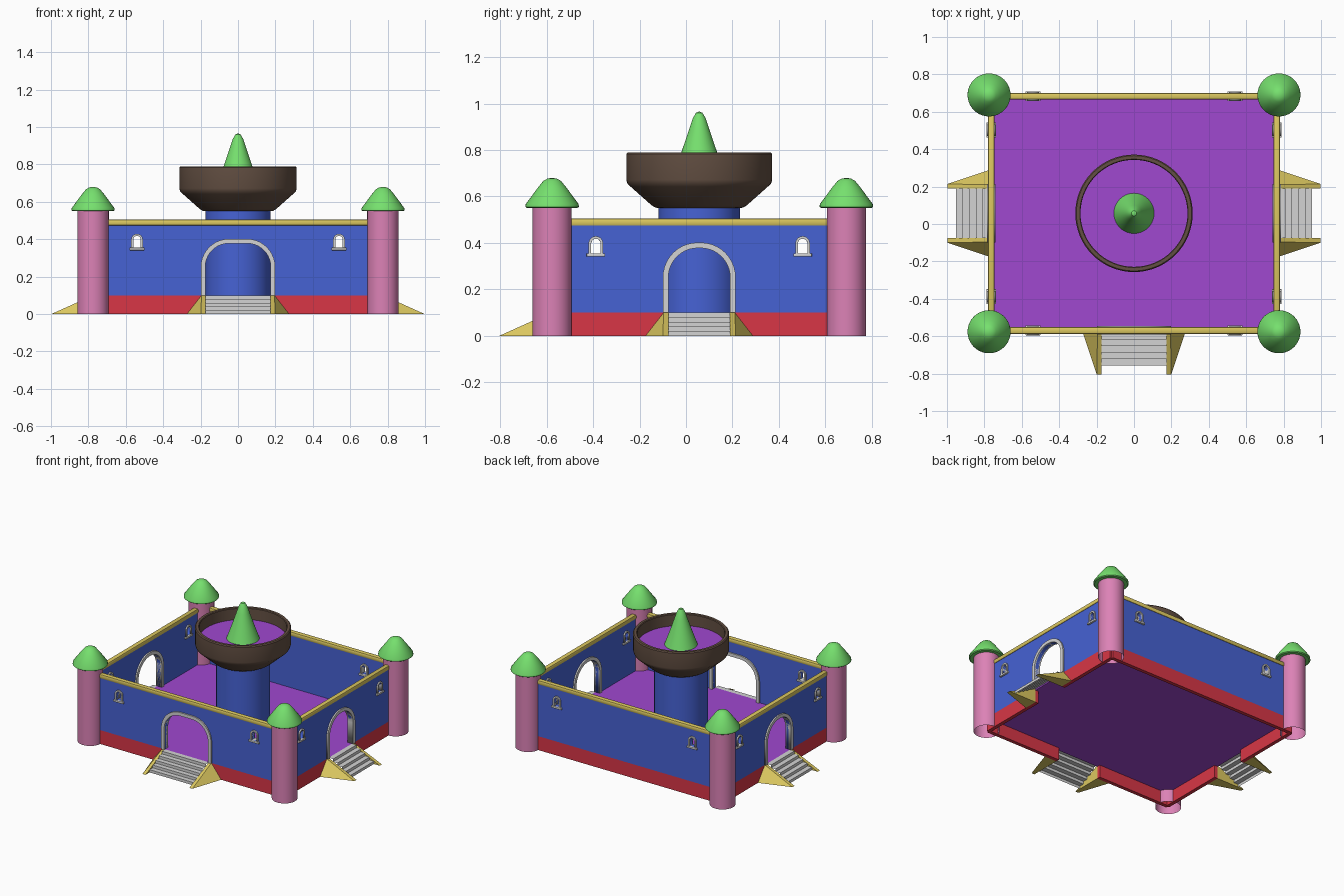
import bpy, bmesh
from math import pi, sin, cos, radians
from mathutils import Matrix, Vector

cube = bpy.data.objects.get("Cube")
if cube:
    bpy.data.objects.remove(cube)


def material(name, *rgb):
    lin = [((c / 255 + 0.055) / 1.055) ** 2.4 for c in rgb] + [1]
    m = bpy.data.materials.new(name)
    m.use_nodes = True
    m.diffuse_color = lin
    m.node_tree.nodes["Principled BSDF"].inputs["Base Color"].default_value = lin
    return m


BLUE = material("wall blue", 70, 98, 212)
RED = material("plinth red", 216, 54, 70)
YELLOW = material("trim yellow", 220, 200, 96)
GREEN = material("roof green", 118, 224, 110)
PURPLE = material("floor purple", 160, 72, 208)
BROWN = material("bowl brown", 100, 80, 67)
GREY = material("stone grey", 212, 212, 212)
PINK = material("tower pink", 220, 130, 182)

CY = 0.057            # middle of the courtyard in y
FLOOR = 0.10          # top of plinth and floor
HX, HY = 0.763, 0.626  # wall distances from the middle
THICK = 0.026


def add(name, mesh, mat, matrix=Matrix()):
    mesh.materials.clear()
    mesh.materials.append(mat)
    mesh.transform(matrix)
    ob = bpy.data.objects.new(name, mesh)
    bpy.context.collection.objects.link(ob)
    return ob


def from_bmesh(name, bm, mat, matrix=Matrix(), smooth=False):
    bmesh.ops.recalc_face_normals(bm, faces=bm.faces)
    mesh = bpy.data.meshes.new(name)
    bm.to_mesh(mesh)
    bm.free()
    if smooth:
        mesh.shade_smooth()
        mesh.set_sharp_from_angle(angle=radians(35))
    return add(name, mesh, mat, matrix)


def box(name, lo, hi, mat, matrix=Matrix(), bevel=0):
    bm = bmesh.new()
    bmesh.ops.create_cube(bm, size=1)
    lo, hi = Vector(lo), Vector(hi)
    for v in bm.verts:
        v.co = (lo + hi) / 2 + v.co * (hi - lo)
    if bevel:
        bmesh.ops.bevel(bm, geom=bm.edges[:], offset=bevel, segments=2,
                        profile=0.5, affect='EDGES')
    return from_bmesh(name, bm, mat, matrix, bevel > 0)


def lathe(name, profile, x, y, mat, steps=40):
    bm = bmesh.new()
    vs = [bm.verts.new((r, 0, z)) for r, z in profile]
    es = [bm.edges.new(p) for p in zip(vs, vs[1:])]
    bmesh.ops.spin(bm, geom=vs + es, cent=(0, 0, 0), axis=(0, 0, 1),
                   angle=2 * pi, steps=steps)
    bmesh.ops.remove_doubles(bm, verts=bm.verts, dist=0.0005)
    return from_bmesh(name, bm, mat, Matrix.Translation((x, y, 0)), True)


def plate(name, loops, depth, mat, side, out):
    """Filled outline with holes, standing upright in a side's own frame."""
    cu = bpy.data.curves.new(name + "_outline", 'CURVE')
    cu.dimensions, cu.fill_mode, cu.extrude = '2D', 'BOTH', depth / 2
    for pts in loops:
        sp = cu.splines.new('POLY')
        sp.points.add(len(pts) - 1)
        for p, (u, z) in zip(sp.points, pts):
            p.co = (u, z, 0, 1)
        sp.use_cyclic_u = True
    tmp = bpy.data.objects.new(name + "_outline", cu)
    bpy.context.collection.objects.link(tmp)
    dg = bpy.context.evaluated_depsgraph_get()
    mesh = bpy.data.meshes.new_from_object(tmp.evaluated_get(dg))
    bpy.data.objects.remove(tmp)
    upright = Matrix.Translation((0, -out, 0)) @ Matrix.Rotation(pi / 2, 4, 'X')
    return add(name, mesh, mat, side @ upright)


def arch(u, w, z0, z1, r, n=10):
    """Round-shouldered opening, from lower left over the top to lower right."""
    r = min(r, w)
    left = [(-w + r - r * cos(pi / 2 * i / n), z1 - r + r * sin(pi / 2 * i / n))
            for i in range(n + 1)]
    half = [(-w, z0)] + left
    return [(u + a, z) for a, z in half] + [(u - a, z) for a, z in reversed(half)]


def frame(name, u, w, z0, z1, r, t, depth, side, out):
    outer, inner = arch(u, w + t, z0, z1 + t, r + t), arch(u, w, z0, z1, r)
    plate(name, [outer + inner[::-1]], depth, GREY, side, out)


def stairs(name, w, side, out):
    n, run, rise = 5, 0.035, FLOOR / 5
    pts = []
    for i in range(n):
        pts += [(out + run * i, FLOOR - rise * i), (out + run * (i + 1), FLOOR - rise * i)]
    pts.append((out + run * n, 0))
    bm = bmesh.new()
    rows = [[bm.verts.new((s * w, -o, z)) for o, z in pts] for s in (-1, 1)]
    for i in range(len(pts) - 1):
        bm.faces.new((rows[0][i], rows[0][i + 1], rows[1][i + 1], rows[1][i]))
    from_bmesh(name, bm, GREY, side)


def ramp(name, s, w, side, out):
    # sloping buttress beside the steps, splayed outward at the wall
    tip = out + 0.222
    corners = [(w, out, 0), (w, out, FLOOR), (w + 0.02, out, FLOOR),
               (w + 0.098, out, 0), (w, tip, 0), (w + 0.024, tip, 0)]
    bm = bmesh.new()
    for u, o, z in corners:
        bm.verts.new((s * u, -o, z))
    bmesh.ops.convex_hull(bm, input=bm.verts[:])
    from_bmesh(name, bm, YELLOW, side)


# Four sides: walls, plinths, trim, windows, doors and steps
# name, turn, distance, half length, window offset, door half width
sides = [("front", 0, HY, HX, 0.54, 0.175), ("left", 90, HX, HY, 0.445, 0.133),
         ("back", 180, HY, HX, 0.54, 0), ("right", -90, HX, HY, 0.445, 0.133)]
for label, turn, dist, half, win, door in sides:
    side = Matrix.Translation((0, CY, 0)) @ Matrix.Rotation(radians(turn), 4, 'Z')
    outline = [(-half, FLOOR)]
    if door:
        outline += arch(0, door, FLOOR, 0.378, 0.127)
    outline += [(half, FLOOR), (half, 0.48), (-half, 0.48)]
    holes = [arch(s * win, 0.02, 0.355, 0.418, 0.02, 6) for s in (-1, 1)]
    plate(label + "_wall", [outline] + holes, THICK, BLUE, side, dist)
    box(label + "_trim", (-half, -dist - 0.018, 0.473), (half, -dist + 0.018, 0.505),
        YELLOW, side, 0.009)
    for s, end in ((-1, "a"), (1, "b")):
        lo, hi = sorted((s * door, s * half))
        box(f"{label}_plinth_{end}", (lo, -dist - THICK / 2, 0),
            (hi, -dist + THICK / 2, FLOOR), RED, side)
        frame(f"{label}_window_frame_{end}", s * win, 0.02, 0.352, 0.418, 0.02,
              0.011, 0.044, side, dist)
        box(f"{label}_window_sill_{end}", (s * win - 0.04, -dist - 0.026, 0.341),
            (s * win + 0.04, -dist + 0.026, 0.355), GREY, side, 0.003)
        if door:
            ramp(f"{label}_ramp_{end}", s, door, side, dist + THICK / 2)
    if door:
        frame(label + "_door_frame", 0, door, FLOOR, 0.378, 0.127, 0.024, 0.046,
              side, dist)
        stairs(label + "_stairs", door, side, dist + THICK / 2)
        box(label + "_threshold", (-door, -dist - THICK / 2, FLOOR - 0.01),
            (door, -dist + THICK / 2, FLOOR), PURPLE, side)

# Courtyard floor
box("floor", (-HX + 0.013, CY - HY + 0.013, FLOOR - 0.01),
    (HX - 0.013, CY + HY - 0.013, FLOOR), PURPLE)

# Corner towers, open underneath, with domed cone roofs
for sx, xn in ((-1, "right"), (1, "left")):
    for sy, yn in ((-1, "front"), (1, "back")):
        x, y = sx * 0.775, CY + sy * 0.633
        lathe(f"{yn}_{xn}_tower", [(0.084, 0), (0.084, 0.56)], x, y, PINK)
        lathe(f"{yn}_{xn}_tower_roof",
              [(0, 0.552), (0.108, 0.55), (0.115, 0.555), (0.114, 0.567), (0.06, 0.64),
               (0.038, 0.667), (0.02, 0.677), (0, 0.68)], x, y, GREEN)

# Central tower with its bowl-shaped platform and spire
lathe("keep", [(0.175, FLOOR), (0.175, 0.56)], 0, CY, BLUE, 64)
lathe("keep_bowl",
      [(0.172, 0.55), (0.188, 0.552), (0.205, 0.562), (0.295, 0.642), (0.309, 0.655),
       (0.314, 0.672), (0.314, 0.783), (0.308, 0.79), (0.29, 0.79), (0.286, 0.785),
       (0.286, 0.695)], 0, CY, BROWN, 64)
lathe("keep_deck", [(0, 0.705), (0.287, 0.705)], 0, CY, PURPLE, 64)
lathe("keep_spire", [(0.108, 0.704), (0.077, 0.79), (0.043, 0.89), (0.027, 0.938),
                     (0.014, 0.96), (0, 0.966)], 0, CY, GREEN)
